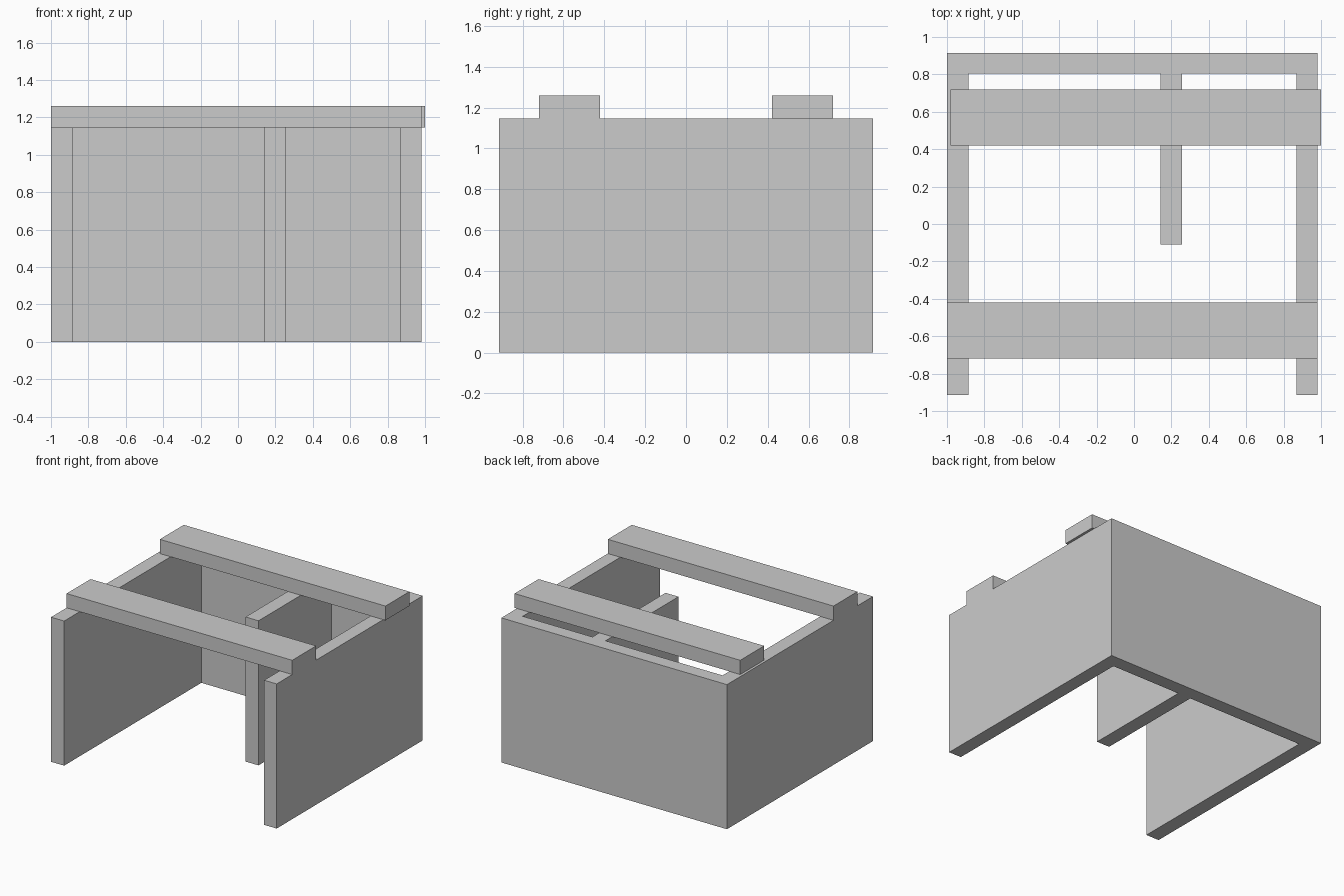
import bpy, bmesh

if "Cube" in bpy.data.objects:
    bpy.data.objects.remove(bpy.data.objects["Cube"])

WALL_TOP = 1.147
BEAM_TOP = 1.26


def extrude_profile(name, points, z0, z1):
    """Closed xy outline (counter-clockwise) raised from z0 to z1."""
    bm = bmesh.new()
    face = bm.faces.new([bm.verts.new((x, y, z0)) for x, y in points])
    ret = bmesh.ops.extrude_face_region(bm, geom=[face], use_keep_orig=True)
    top = [v for v in ret["geom"] if isinstance(v, bmesh.types.BMVert)]
    bmesh.ops.translate(bm, verts=top, vec=(0, 0, z1 - z0))
    bmesh.ops.recalc_face_normals(bm, faces=bm.faces)
    mesh = bpy.data.meshes.new(name)
    bm.to_mesh(mesh)
    bm.free()
    obj = bpy.data.objects.new(name, mesh)
    bpy.context.collection.objects.link(obj)
    return obj


# Back wall, two side walls and short partition as one continuous plan
left, right = -1.0, 0.98
left_in, right_in = -0.885, 0.87
part_l, part_r = 0.143, 0.257
front, back, back_in, part_front = -0.915, 0.915, 0.805, -0.11
extrude_profile("walls", [
    (left, front), (left_in, front), (left_in, back_in),
    (part_l, back_in), (part_l, part_front), (part_r, part_front),
    (part_r, back_in), (right_in, back_in), (right_in, front),
    (right, front), (right, back), (left, back)], 0, WALL_TOP)

# Beams across the top; the back one is shifted slightly to the right
for name, x0, y0 in (("front_beam", -1.0, -0.72), ("back_beam", -0.98, 0.42)):
    x1, y1 = x0 + 1.98, y0 + 0.30
    extrude_profile(name, [(x0, y0), (x1, y0), (x1, y1), (x0, y1)],
                    WALL_TOP, BEAM_TOP)
